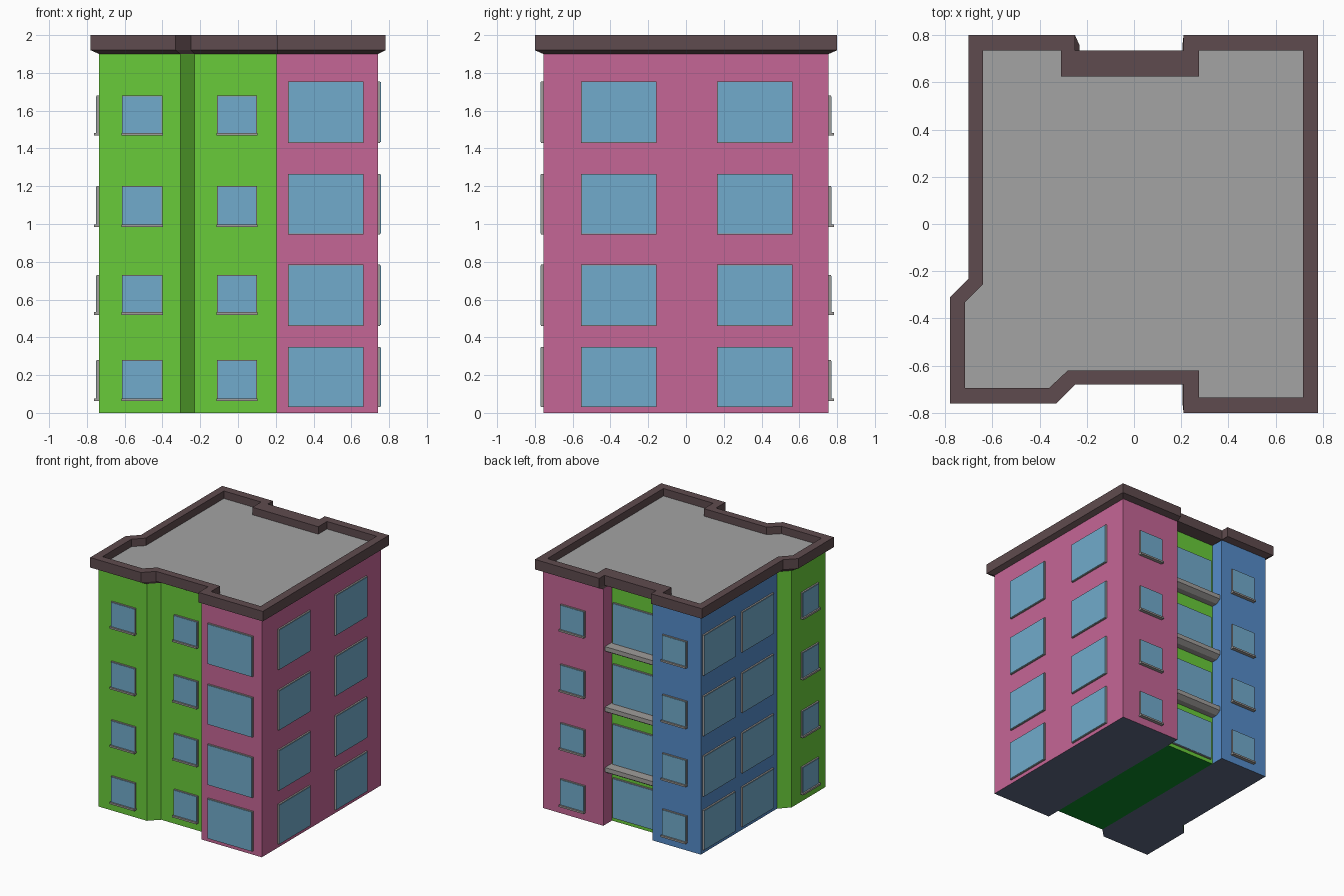
import bpy, bmesh
from mathutils import Vector

if "Cube" in bpy.data.objects:
    bpy.data.objects.remove(bpy.data.objects["Cube"])


def material(name, rgb):
    lin = [((c / 255 + 0.055) / 1.055) ** 2.4 if c > 10 else c / 255 / 12.92 for c in rgb]
    m = bpy.data.materials.new(name)
    m.diffuse_color = (*lin, 1)
    m.use_nodes = True
    m.node_tree.nodes["Principled BSDF"].inputs["Base Color"].default_value = m.diffuse_color
    return m


GREEN = material("green wall", (105, 203, 58))
PINK = material("pink wall", (197, 102, 150))
BLUE = material("blue wall", (85, 140, 202))
GLASS = material("window glass", (113, 171, 204))
GREY = material("grey trim", (160, 157, 155))
BROWN = material("brown parapet", (95, 75, 78))
ROOF = material("roof grey", (163, 163, 164))
NAVY = material("slate underside", (93, 105, 132))
DARKGREEN = material("dark green underside", (12, 135, 40))


def make(name, verts, faces, mats, idx=None):
    me = bpy.data.meshes.new(name)
    me.from_pydata(verts, [], faces)
    for m in mats:
        me.materials.append(m)
    for p in me.polygons:
        p.material_index = idx[p.index] if idx else 0
    ob = bpy.data.objects.new(name, me)
    bpy.context.collection.objects.link(ob)
    return ob


# Plan outlines, counter-clockwise, matching corner for corner
WALL = [(.74, -.755), (.74, .755), (.205, .755), (.205, .645), (-.23, .645), (-.23, .755), (-.66, .755),
        (-.66, -.21), (-.735, -.29), (-.735, -.72), (-.305, -.72), (-.23, -.645), (.205, -.645), (.205, -.755)]
OUTER = [(.78, -.8), (.78, .8), (.21, .8), (.21, .735), (-.25, .735), (-.25, .8), (-.70, .8),
         (-.70, -.23), (-.78, -.31), (-.78, -.76), (-.33, -.76), (-.25, -.68), (.21, -.68), (.21, -.8)]
INNER = [(.715, -.735), (.715, .735), (.275, .735), (.275, .625), (-.31, .625), (-.31, .735), (-.64, .735),
         (-.64, -.255), (-.715, -.33), (-.715, -.695), (-.36, -.695), (-.28, -.62), (.275, -.62), (.275, -.735)]
N = len(WALL)


def loft(loops):
    verts = [(x, y, z) for pts, z in loops for x, y in pts]
    faces = [(k * N + i, k * N + (i + 1) % N, (k + 1) * N + (i + 1) % N, (k + 1) * N + i)
             for k in range(len(loops) - 1) for i in range(N)]
    return verts, faces


# Walls, coloured by side, with the underside split into three bays
v, f = loft([(WALL, 0), (WALL, 1.9)])
sides = [1, 1, 1, 0, 2, 2, 2, 0, 0, 0, 0, 0, 1, 1]
f += [(0, 13, 12, 3, 2, 1), (3, 12, 11, 4), (4, 11, 10, 9, 8, 7, 6, 5)]
make("building_walls", v, f, [GREEN, PINK, BLUE, NAVY, DARKGREEN], sides + [3, 4, 3])

# Parapet with sloped underside, and sunken flat roof
v, f = loft([(WALL, 1.9), (OUTER, 1.92), (OUTER, 2), (INNER, 2), (INNER, 1.94)])
make("parapet", v, f, [BROWN])
make("flat_roof", [(x, y, 1.94) for x, y in INNER], [tuple(range(N))], [ROOF])


class Wall:
    """Flat wall: outward axis and its position."""

    def __init__(self, axis, sign, pos):
        self.axis, self.sign, self.pos = axis, sign, pos

    def point(self, u, d, z):
        w = self.pos + self.sign * d
        return (w, u, z) if self.axis == 'x' else (u, w, z)


def extrude(name, wall, u0, u1, profile, mat):
    """Sweep a (depth, z) profile along the wall from u0 to u1."""
    n = len(profile)
    verts = [wall.point(u, d, z) for u in (u0, u1) for d, z in profile]
    faces = [tuple(range(n)), tuple(range(2 * n - 1, n - 1, -1))]
    faces += [(i, n + i, n + (i + 1) % n, (i + 1) % n) for i in range(n)]
    ob = make(name, verts, faces, [mat])
    bm = bmesh.new()
    bm.from_mesh(ob.data)
    bmesh.ops.recalc_face_normals(bm, faces=bm.faces)
    bm.to_mesh(ob.data)
    bm.free()


def rect(d0, d1, z0, z1):
    return [(d0, z0), (d1, z0), (d1, z1), (d0, z1)]


def window(name, wall, u0, u1, z0, z1, sill):
    extrude(name + "_frame", wall, u0, u1, rect(0, .013, z0, z1), GREY)
    b = .004
    extrude(name + "_glass", wall, u0 + b, u1 - b, rect(.012, .016, z0 + b, z1 - b), GLASS)
    if sill:
        extrude(name + "_sill", wall, u0 - .003, u1 + .003, rect(0, .028, z0 - .006, z0 + .008), GREY)


SMALL = [(.068, .28), (.525, .73), (.99, 1.2), (1.475, 1.68)]
WIDE = [(.03, .35), (.46, .785), (.945, 1.265), (1.43, 1.755)]

front_left, front_mid = Wall('y', -1, -.72), Wall('y', -1, -.645)
front_right, right = Wall('y', -1, -.755), Wall('x', 1, .74)
back, recess = Wall('y', 1, .755), Wall('y', 1, .645)
left_blue, left_green = Wall('x', -1, -.66), Wall('x', -1, -.735)

# Window columns: name, wall, span along wall, wide or small
columns = [("front_left", front_left, -.615, -.4, False), ("front_middle", front_mid, -.11, .1, False),
           ("front_right", front_right, .265, .665, True),
           ("right_front", right, -.555, -.155, True), ("right_back", right, .165, .565, True),
           ("back_pink", back, .365, .58, False), ("back_blue", back, -.54, -.325, False),
           ("balcony", recess, -.21, .19, True),
           ("left_back", left_blue, .335, .735, True), ("left_middle", left_blue, -.155, .245, True),
           ("left_front", left_green, -.62, -.405, False)]
for name, wall, u0, u1, wide in columns:
    for i, (z0, z1) in enumerate(WIDE if wide else SMALL):
        window(f"{name}_window_{i + 1}", wall, u0, u1, z0, z1, not wide)

# Balcony slabs in the back recess, tapered below
for i, (z, _) in enumerate(WIDE[1:]):
    extrude(f"balcony_slab_{i + 1}", recess, -.23, .205,
            [(0, z - .06), (.05, z - .06), (.09, z - .035), (.09, z), (0, z)], GREY)
